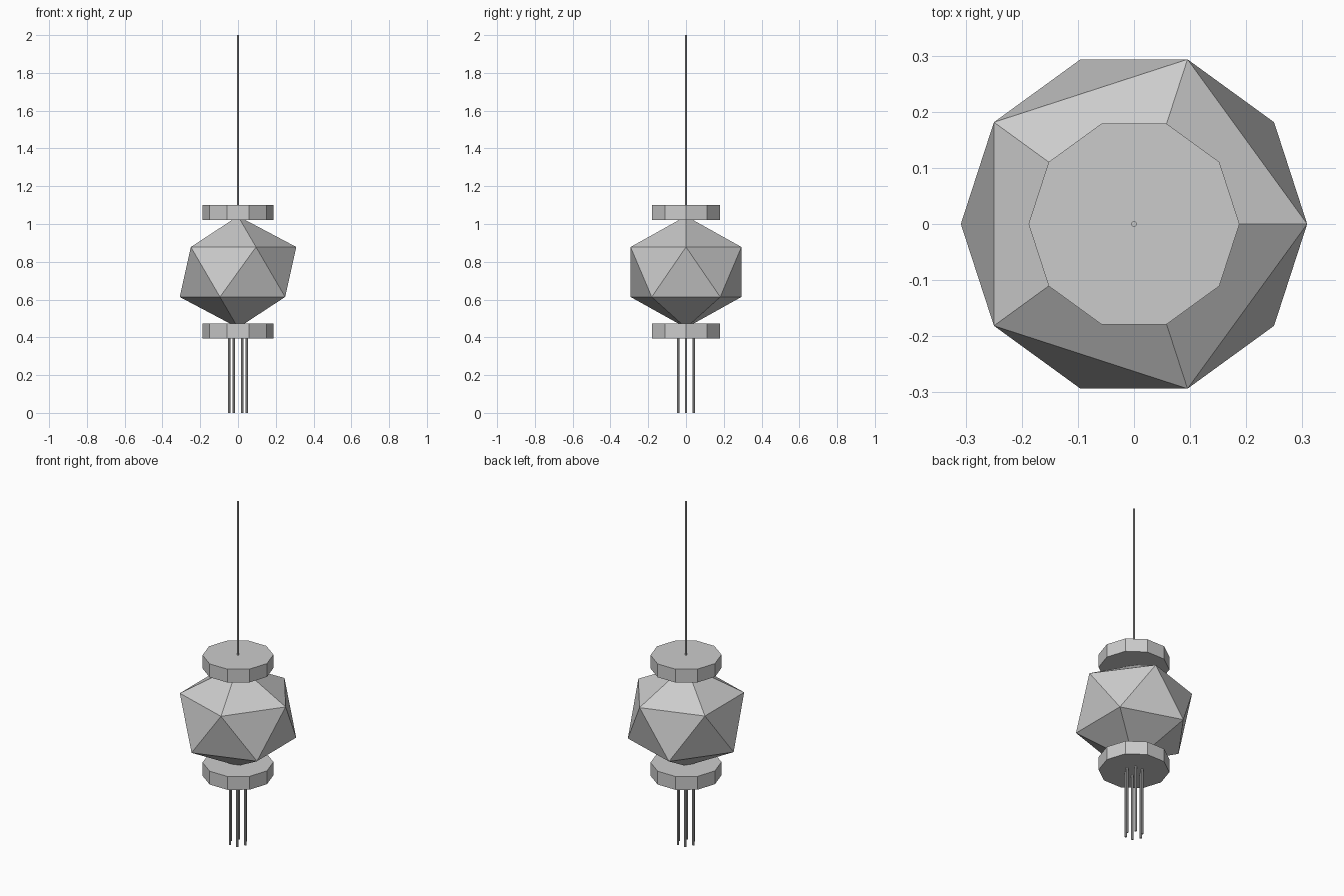
import bpy
from math import cos, sin, tau, pi

if "Cube" in bpy.data.objects:
    bpy.data.objects.remove(bpy.data.objects["Cube"])


def cylinder(name, sides, radius, z0, z1, x=0, y=0):
    bpy.ops.mesh.primitive_cylinder_add(
        vertices=sides, radius=radius, depth=z1 - z0,
        location=(x, y, (z0 + z1) / 2), rotation=(0, 0, pi / 2))
    bpy.context.object.name = name


# Faceted lantern body, slightly flattened
bpy.ops.mesh.primitive_ico_sphere_add(subdivisions=1, radius=0.345, location=(0, 0, 0.746))
body = bpy.context.object
body.name = "lantern_body"
body.scale.z = 0.857

# Ten-sided end caps
cylinder("top_cap", 10, 0.188, 1.022, 1.1)
cylinder("bottom_cap", 10, 0.188, 0.394, 0.472)

# Hanging cord
cylinder("hanging_cord", 8, 0.005, 1.095, 2.0)

# Ring of tassel strands
for i in range(6):
    a = tau * i / 6
    cylinder(f"tassel_strand_{i + 1}", 8, 0.0065, 0.0, 0.4, 0.047 * cos(a), 0.047 * sin(a))
